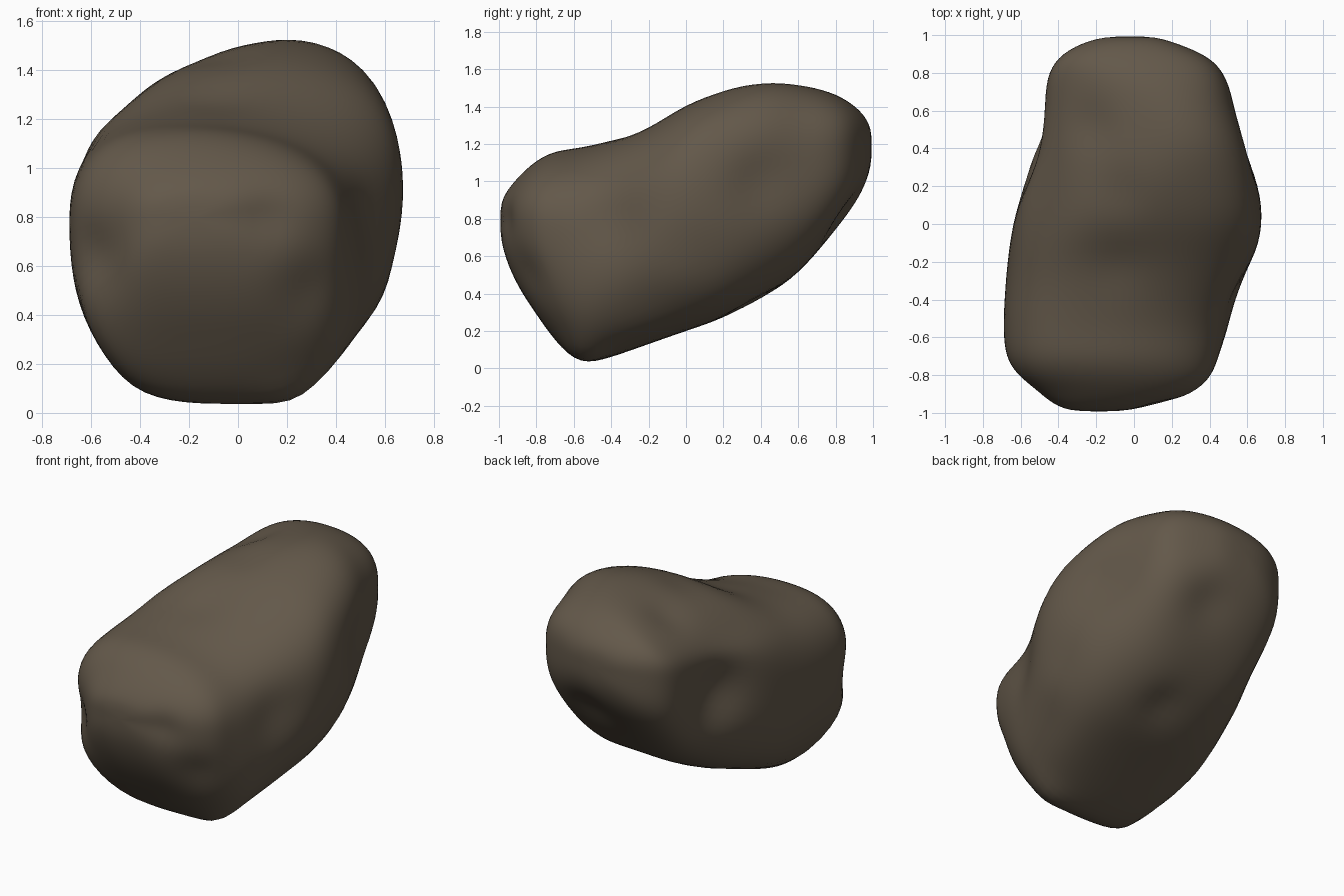
import bpy
import bmesh
from math import atan2, cos, sin, tanh, exp, hypot, tau
from mathutils import Vector

default_cube = bpy.data.objects.get("Cube")
if default_cube:
    bpy.data.objects.remove(default_cube, do_unlink=True)

SEGMENTS = 72      # vertices around each cross-section
STEPS = 4          # rings between two stations
CENTRE_Z = 0.78

# Cross-sections from front to back: y, x min, x max, z min, z max
STATIONS = [
    (-.995, -.33, -.03, .7, .88),
    (-.95, -.43, .18, .55, .96),
    (-.88, -.52, .33, .41, 1.04),
    (-.8, -.62, .41, .29, 1.11),
    (-.7, -.68, .45, .15, 1.16),
    (-.56, -.7, .5, .02, 1.18),
    (-.4, -.69, .55, .06, 1.22),
    (-.2, -.67, .63, .13, 1.29),
    (0, -.64, .69, .2, 1.41),
    (.2, -.59, .67, .27, 1.49),
    (.42, -.52, .61, .38, 1.55),
    (.6, -.48, .54, .51, 1.53),
    (.77, -.46, .49, .7, 1.48),
    (.88, -.4, .4, .84, 1.42),
    (.955, -.28, .23, .97, 1.35),
    (.995, -.14, .1, 1.1, 1.27),
]

# Overall contour across the width: x, z
CONTOUR = [
    (.69, .97), (.66, 1.15), (.6, 1.36), (.51, 1.48), (.32, 1.55),
    (.05, 1.51), (-.2, 1.43), (-.48, 1.23), (-.62, 1.13), (-.68, 1),
    (-.7, .75), (-.67, .5), (-.57, .27), (-.43, .09), (-.25, .03),
    (0, .02), (.22, 0), (.33, .08), (.5, .34), (.62, .6),
]

# Hollows (positive depth) and swellings (negative): centre, radius, depth
DENTS = [
    ((.55, -.4, .8), .18, .035),
    ((.62, .4, 1), .18, .04),
    ((.56, -.05, .5), .15, -.02),
    ((-.64, -.85, .64), .13, .05),
    ((-.54, .4, .93), .19, .07),
    ((-.54, .36, .66), .15, -.02),
    ((.13, .86, .82), .17, .04),
    ((.08, .35, .36), .12, .03),
    ((-.22, .52, 1.4), .13, .025),
    ((-.06, .18, 1.4), .12, .025),
    ((-.1, -.22, 1.27), .14, .015),
    ((.3, -.85, .5), .15, .035),
    ((.12, -.98, .8), .1, .025),
    ((-.53, -.55, 1.08), .24, -.025),
    ((.23, -.56, .04), .12, -.03),
]

polar = sorted((atan2(z - CENTRE_Z, x), hypot(x, z - CENTRE_Z)) for x, z in CONTOUR)
polar = [(polar[-1][0] - tau, polar[-1][1])] + polar + [(polar[0][0] + tau, polar[0][1])]


def contour_radius(angle):
    for (a, ra), (b, rb) in zip(polar, polar[1:]):
        if a <= angle <= b:
            return ra + (rb - ra) * (angle - a) / (b - a)
    return polar[0][1]


def keep_inside(x, z):
    """Softly pull a point inside the contour."""
    dz = z - CENTRE_Z
    q = hypot(x, dz) / contour_radius(atan2(dz, x))
    soft = .93
    if q <= soft:
        return x, z
    k = (soft + (1 - soft) * tanh((q - soft) / (1 - soft))) / q
    return x * k, CENTRE_Z + dz * k


def spline(a, b, c, d, t):
    """Catmull-Rom interpolation between b and c."""
    return b + .5 * t * (c - a + t * (2 * a - 5 * b + 4 * c - d + t * (3 * (b - c) + d - a)))


def rings():
    last = len(STATIONS) - 1
    for i in range(last):
        rows = [STATIONS[min(max(i + j, 0), last)] for j in (-1, 0, 1, 2)]
        for s in range(STEPS):
            yield [spline(*column, s / STEPS) for column in zip(*rows)]
    yield STATIONS[last]


def section(y, x0, x1, z0, z1):
    mid, half = (x0 + x1) / 2, (x1 - x0) / 2
    waist = z0 + .57 * (z1 - z0)
    lean = tanh(3 * (y + .2))
    for i in range(SEGMENTS):
        a = tau * (i + .5) / SEGMENTS
        u, w = cos(a), sin(a)
        # the lower edge is squarer on one side
        power = 4.2 if u < 0 and w < 0 else 2.8
        k = (abs(u) ** power + abs(w) ** power) ** (-1 / power)
        u, w = u * k, w * k
        if w > 0:
            # the top falls to one side at the front and to the other at the back
            z = waist + w * (z1 - waist) * (1 - .16 * max(0, -lean * u))
        else:
            z = waist + w * (waist - z0)
        x, z = keep_inside(mid + half * u, z)
        yield Vector((x, y, z))


def soften(bm, times):
    for _ in range(times):
        bmesh.ops.smooth_vert(bm, verts=bm.verts, factor=.5,
                              use_axis_x=True, use_axis_y=True, use_axis_z=True)


# Loft the boulder
bm = bmesh.new()
loops = [[bm.verts.new(p) for p in section(*row)] for row in rings()]
for low, high in zip(loops, loops[1:]):
    for i in range(SEGMENTS):
        j = (i + 1) % SEGMENTS
        bm.faces.new((low[i], low[j], high[j], high[i]))
for loop, y in ((loops[0], -1.005), (loops[-1], 1.005)):
    middle = sum((v.co for v in loop), Vector()) / SEGMENTS
    tip = bm.verts.new((middle.x, y, middle.z))
    for i in range(SEGMENTS):
        bm.faces.new((loop[i], loop[(i + 1) % SEGMENTS], tip))
bmesh.ops.recalc_face_normals(bm, faces=bm.faces)

# Soften, then press in the hollows
soften(bm, 6)
bm.normal_update()
moves = []
for v in bm.verts:
    push = sum(depth * exp(-((v.co - Vector(c)).length / radius) ** 2)
               for c, radius, depth in DENTS)
    moves.append(v.co - v.normal * push)
for v, co in zip(bm.verts, moves):
    v.co = co
soften(bm, 2)

mesh = bpy.data.meshes.new("boulder")
bm.to_mesh(mesh)
bm.free()
boulder = bpy.data.objects.new("boulder", mesh)
bpy.context.collection.objects.link(boulder)

# Brown stone colour
stone = bpy.data.materials.new("brown_stone")
stone.use_nodes = True
colour = (.125, .098, .068, 1)
stone.diffuse_color = colour
shader = next(n for n in stone.node_tree.nodes if n.type == "BSDF_PRINCIPLED")
shader.inputs["Base Color"].default_value = colour
shader.inputs["Roughness"].default_value = .9
mesh.materials.append(stone)
mesh.shade_smooth()
